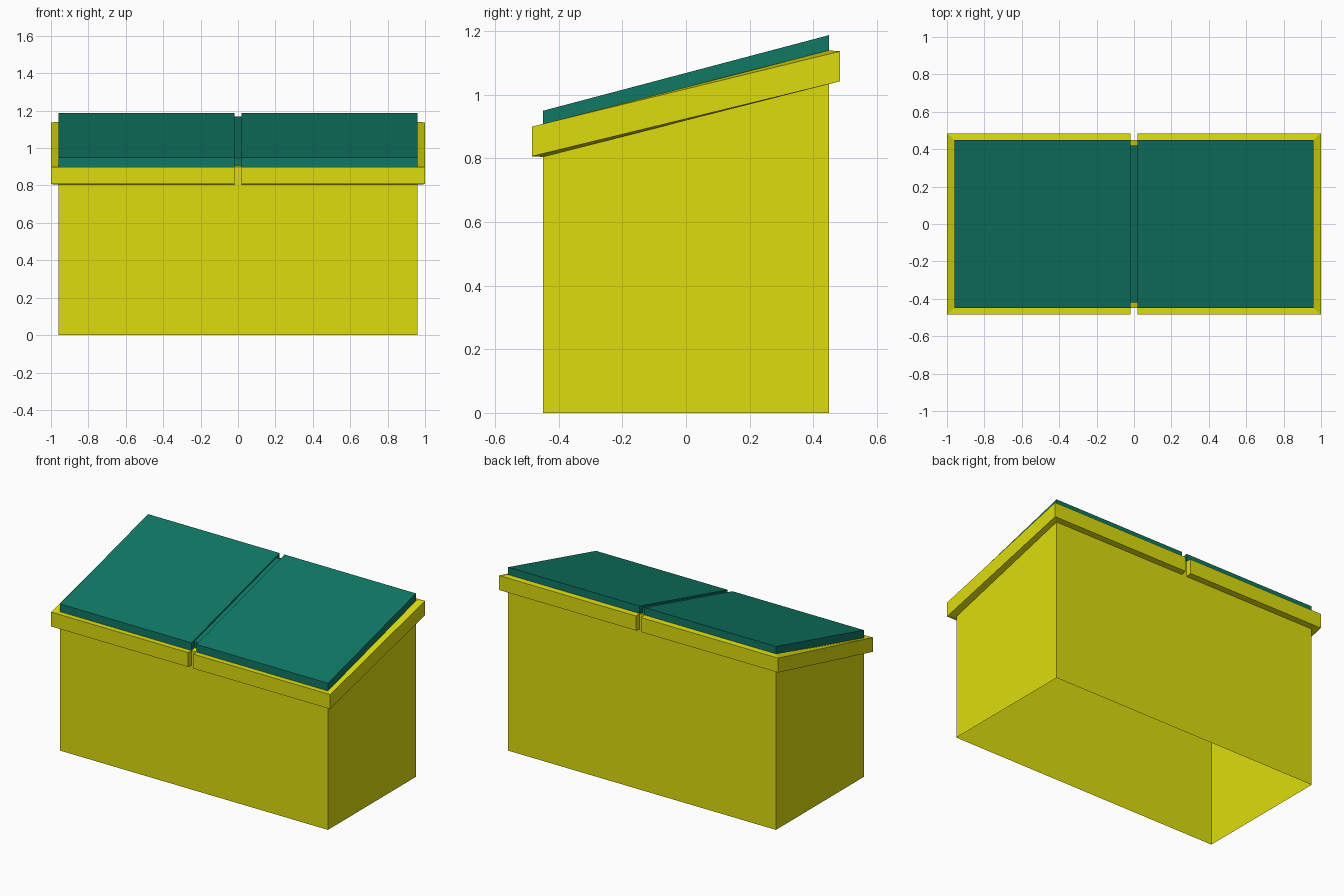
import bpy, bmesh

if "Cube" in bpy.data.objects:
    bpy.data.objects.remove(bpy.data.objects["Cube"])

GAP = 0.018  # half width of the slot between the two lids


def material(name, rgb):
    m = bpy.data.materials.new(name)
    m.diffuse_color = (*rgb, 1)
    m.use_nodes = True
    m.node_tree.nodes["Principled BSDF"].inputs["Base Color"].default_value = m.diffuse_color
    return m


def face(bm, pts):
    return bm.faces.new([bm.verts.new(p) for p in pts])


def ring(x, y, zf, zb):
    """U-shaped half ring with its own front and back height."""
    return [(GAP, -y, zf), (x, -y, zf), (x, y, zb), (GAP, y, zb)]


def skin(bm, levels):
    rings = [ring(*l) for l in levels]
    for a, b in zip(rings, rings[1:]):
        for i in range(3):
            face(bm, (a[i], a[i + 1], b[i + 1], b[i]))
    return rings[-1]


def strip(bm, profile):
    """Half of the narrow middle strip, following a (y, z) profile."""
    for (y0, z0), (y1, z1) in zip(profile, profile[1:]):
        face(bm, ((0, y0, z0), (GAP, y0, z0), (GAP, y1, z1), (0, y1, z1)))


def side(bm, pts):
    face(bm, [(GAP, y, z) for y, z in pts])


def finish(bm, name, mat):
    bmesh.ops.remove_doubles(bm, verts=bm.verts, dist=1e-4)
    me = bpy.data.meshes.new(name)
    bm.to_mesh(me)
    bm.free()
    me.materials.append(mat)
    ob = bpy.data.objects.new(name, me)
    bpy.context.collection.objects.link(ob)
    ob.modifiers.new("Mirror", 'MIRROR')


yellow = material("yellow", (0.72, 0.72, 0.004))
green = material("green", (0.005, 0.19, 0.13))

# open-bottomed body walls
bm = bmesh.new()
skin(bm, [(0.96, 0.45, 0, 0), (0.96, 0.45, 0.805, 1.037)])
strip(bm, [(-0.45, 0), (-0.45, 0.9), (-0.42, 0.908)])
strip(bm, [(0.42, 1.132), (0.45, 1.14), (0.45, 0)])
finish(bm, "bin_body", yellow)

# overhanging rim, split at the middle slot
bm = bmesh.new()
skin(bm, [(0.96, 0.45, 0.805, 1.037), (1, 0.485, 0.807, 1.043),
          (1, 0.485, 0.9, 1.137), (0.96, 0.45, 0.9, 1.14)])
side(bm, [(-0.45, 0.805), (-0.485, 0.807), (-0.485, 0.9), (-0.45, 0.9)])
side(bm, [(0.485, 1.043), (0.45, 1.037), (0.45, 1.14), (0.485, 1.137)])
finish(bm, "rim", yellow)

# pair of sloping lids
bm = bmesh.new()
top = skin(bm, [(0.96, 0.45, 0.9, 1.14), (0.96, 0.45, 0.95, 1.188)])
face(bm, top)
side(bm, [(-0.45, 0.9), (-0.45, 0.95), (0.45, 1.188), (0.45, 1.14),
          (0.42, 1.132), (0.42, 1.17), (-0.42, 0.947), (-0.42, 0.908)])
finish(bm, "lids", green)

# recessed strip between the lids
bm = bmesh.new()
strip(bm, [(-0.42, 0.908), (-0.42, 0.947), (0.42, 1.17), (0.42, 1.132)])
finish(bm, "lid_divider", green)
